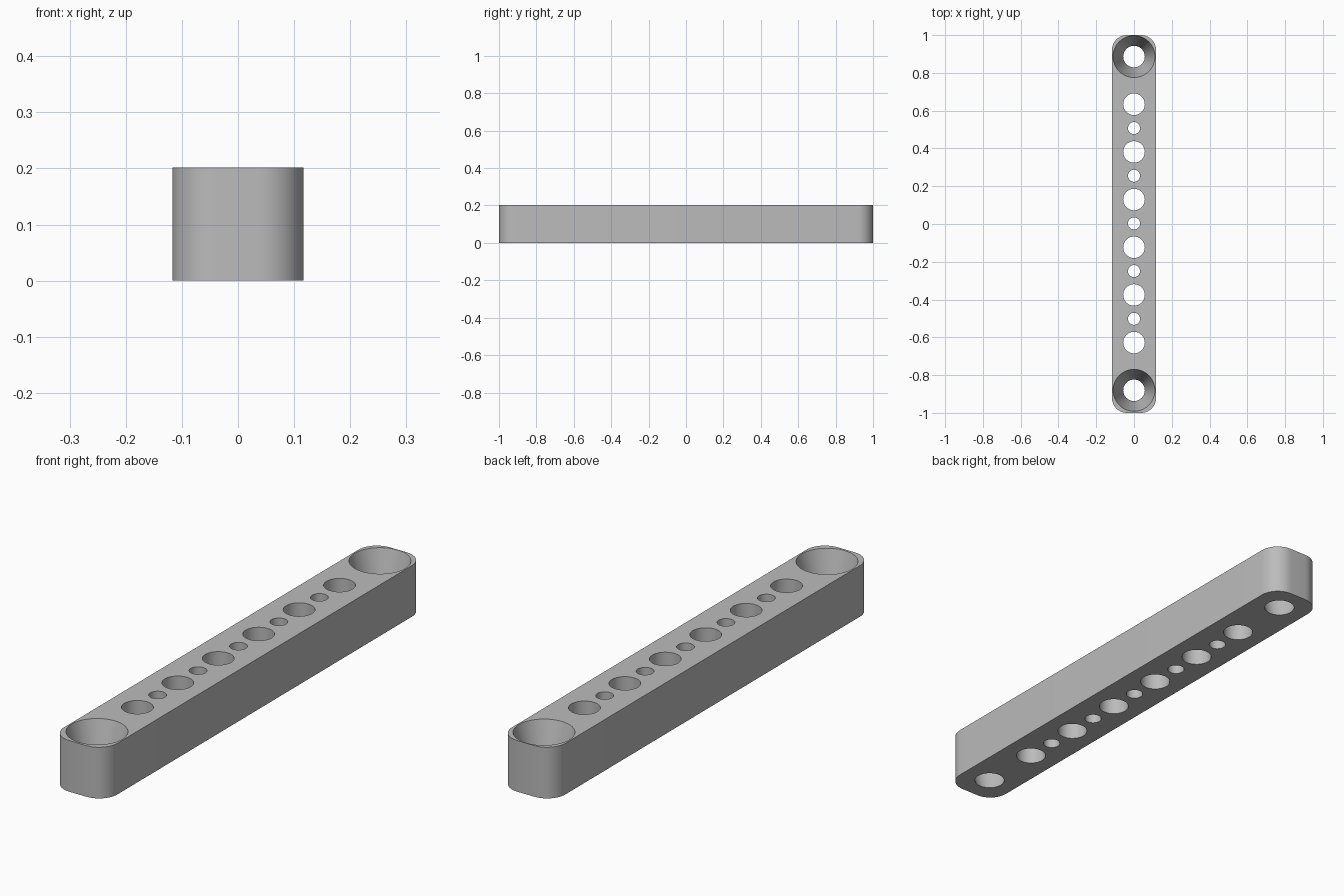
import bpy
import bmesh
import math
from mathutils import Matrix

cube = bpy.data.objects.get("Cube")
if cube:
    bpy.data.objects.remove(cube, do_unlink=True)

HALF_W, HALF_L, HEIGHT, CORNER = 0.117, 1.0, 0.202, 0.08
PITCH, SHIFT = 0.2524, 0.003          # hole spacing and row offset along y
BIG, SMALL, SINK = 0.057, 0.032, 0.111

grey = bpy.data.materials.new("plain grey")
grey.use_nodes = True
colour = (0.5, 0.5, 0.5, 1)
grey.diffuse_color = colour
grey.node_tree.nodes["Principled BSDF"].inputs["Base Color"].default_value = colour


def make_object(name, bm):
    mesh = bpy.data.meshes.new(name)
    bmesh.ops.recalc_face_normals(bm, faces=bm.faces)
    bm.to_mesh(mesh)
    bm.free()
    mesh.materials.append(grey)
    obj = bpy.data.objects.new(name, mesh)
    bpy.context.collection.objects.link(obj)
    return obj


# Bar: block with rounded vertical corners
bm = bmesh.new()
bmesh.ops.create_cube(bm, size=1, matrix=Matrix.Translation((0, 0, HEIGHT / 2))
                      @ Matrix.Diagonal((2 * HALF_W, 2 * HALF_L, HEIGHT, 1)))
uprights = [e for e in bm.edges if abs(e.verts[0].co.z - e.verts[1].co.z) > HEIGHT / 2]
bmesh.ops.bevel(bm, geom=uprights, offset=CORNER, segments=12, profile=0.5, affect='EDGES')
bar = make_object("drilled_bar", bm)

# Drills: one cutter mesh holding every hole
bm = bmesh.new()
MARGIN = 0.02


def drill(y, r_bottom, r_top):
    # Extend the taper past both faces so the radii are exact on them
    extra = (r_top - r_bottom) * MARGIN / HEIGHT
    bmesh.ops.create_cone(bm, cap_ends=True, segments=48,
                          radius1=r_bottom - extra, radius2=r_top + extra,
                          depth=HEIGHT + 2 * MARGIN,
                          matrix=Matrix.Translation((0, y + SHIFT, HEIGHT / 2)))


for i in range(6):
    drill((i - 2.5) * PITCH, BIG, BIG)
for i in range(5):
    drill((i - 2) * PITCH, SMALL, SMALL)
for side in (-1, 1):
    drill(side * 3.5 * PITCH, BIG, SINK)
drills = make_object("hole_drills", bm)
drills.hide_render = True

# Cut the holes, then discard the drills
cut = bar.modifiers.new("holes", 'BOOLEAN')
cut.operation = 'DIFFERENCE'
cut.solver = 'EXACT'
cut.object = drills
bpy.ops.object.select_all(action='DESELECT')
bpy.context.view_layer.objects.active = bar
bar.select_set(True)
bpy.ops.object.modifier_apply(modifier=cut.name)
bpy.data.objects.remove(drills, do_unlink=True)
bpy.ops.object.shade_smooth_by_angle(angle=math.radians(30))
